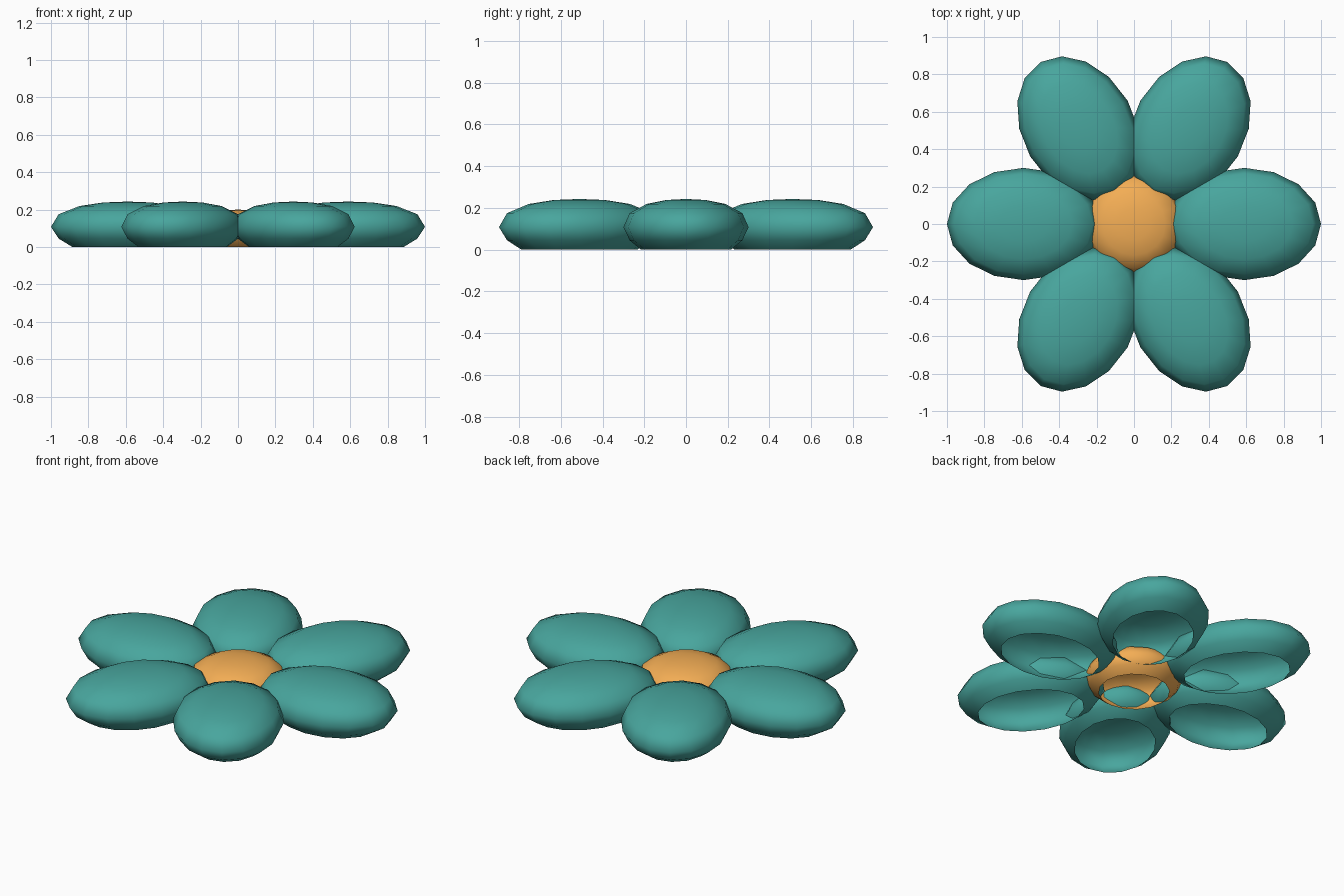
import bpy, bmesh, math
from mathutils import Matrix

if "Cube" in bpy.data.objects:
    bpy.data.objects.remove(bpy.data.objects["Cube"])

# Half profile of a puffy shell, open underneath: (radius ratio, height)
PROFILE = [(0.72, 0.0), (0.90, 0.045), (1.0, 0.108), (0.90, 0.175),
           (0.63, 0.219), (0.32, 0.238)]
TOP = 0.243


def material(name, colour):
    m = bpy.data.materials.new(name)
    m.diffuse_color = colour
    m.use_nodes = True
    m.node_tree.nodes["Principled BSDF"].inputs["Base Color"].default_value = m.diffuse_color
    return m


def shell(name, rx, ry, height, segments, mat, offset=0.0, angle=0.0):
    bm = bmesh.new()
    k = height / TOP
    rings = []
    for r, z in PROFILE:
        rings.append([bm.verts.new((r * rx * math.cos(2 * math.pi * i / segments),
                                    r * ry * math.sin(2 * math.pi * i / segments),
                                    z * k)) for i in range(segments)])
    tip = bm.verts.new((0, 0, height))
    for i in range(segments):
        j = (i + 1) % segments
        for a, b in zip(rings, rings[1:]):
            bm.faces.new((a[i], a[j], b[j], b[i]))
        bm.faces.new((rings[-1][i], rings[-1][j], tip))
    bm.transform(Matrix.Rotation(angle, 4, 'Z') @ Matrix.Translation((offset, 0, 0)))
    for f in bm.faces:
        f.smooth = True
    me = bpy.data.meshes.new(name)
    bm.to_mesh(me)
    bm.free()
    me.materials.append(mat)
    ob = bpy.data.objects.new(name, me)
    bpy.context.collection.objects.link(ob)
    return ob


teal = material("teal", (0.065, 0.38, 0.34, 1))
orange = material("orange", (0.90, 0.42, 0.09, 1))

# Six petals around the middle
for n in range(6):
    shell(f"petal_{n + 1}", 0.41, 0.30, TOP, 16, teal, 0.59, n * math.pi / 3)

# Low domed flower centre
shell("flower_centre", 0.265, 0.265, 0.20, 16, orange)
